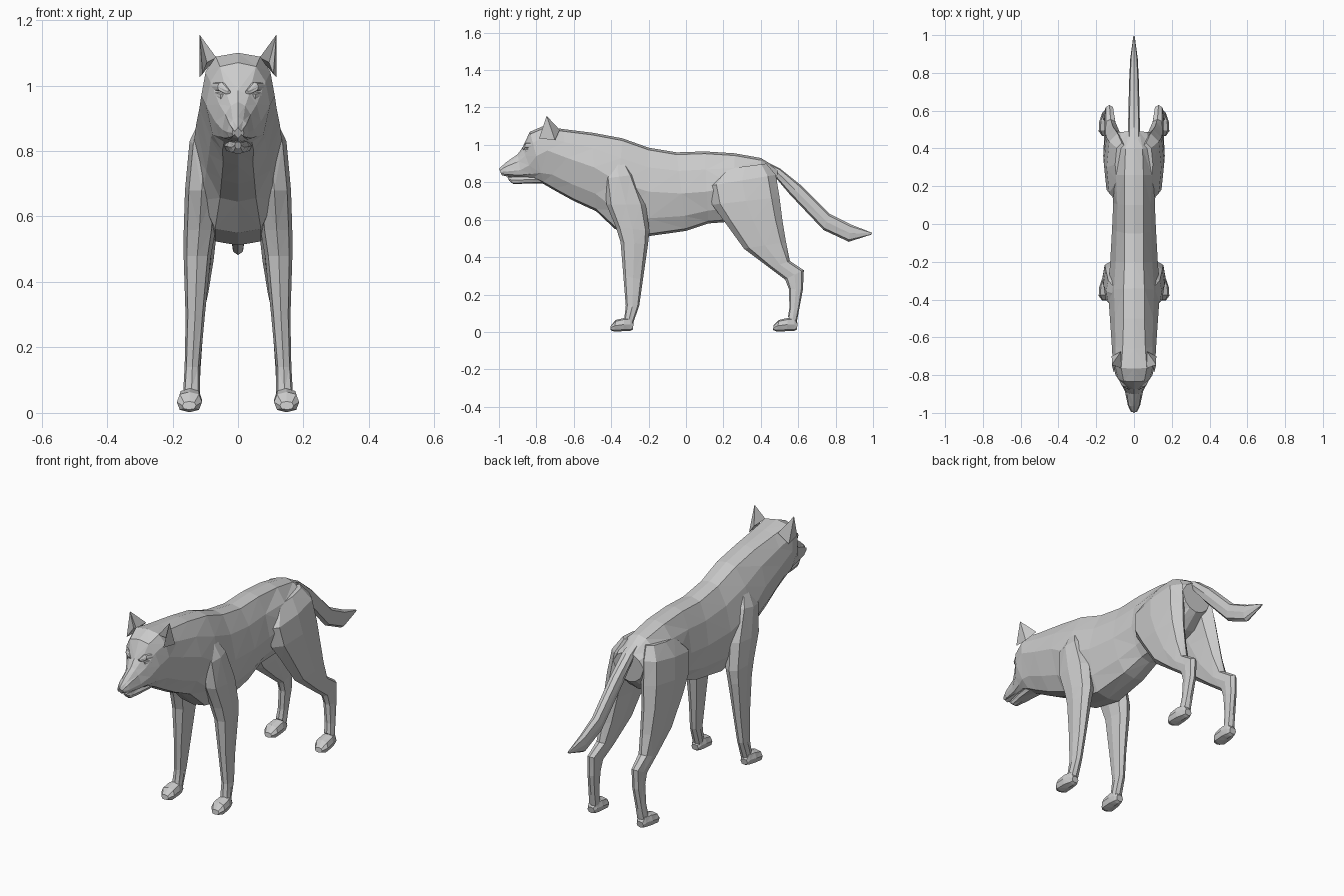
import bpy, bmesh, math
from mathutils import Vector

fur = bpy.data.materials.new("grey_fur")
fur.diffuse_color = (0.6, 0.6, 0.6, 1)


def finish(bm, name, mirror):
    bmesh.ops.recalc_face_normals(bm, faces=bm.faces)
    mesh = bpy.data.meshes.new(name)
    bm.to_mesh(mesh)
    bm.free()
    mesh.materials.append(fur)
    ob = bpy.data.objects.new(name, mesh)
    bpy.context.collection.objects.link(ob)
    if mirror:
        ob.modifiers.new("mirror", 'MIRROR').use_mirror_merge = False
    return ob


def skin(name, rings, mirror=False):
    """Join a list of equal rings of points with faces and cap both ends."""
    bm = bmesh.new()
    vs = [[bm.verts.new(p) for p in r] for r in rings]
    n = len(rings[0])
    for a, b in zip(vs, vs[1:]):
        for i in range(n):
            j = (i + 1) % n
            bm.faces.new((a[i], a[j], b[j], b[i]))
    bm.faces.new(vs[0])
    bm.faces.new(vs[-1])
    bmesh.ops.triangulate(bm, faces=[f for f in bm.faces if len(f.verts) == 4],
                          quad_method='SHORT_EDGE')
    return finish(bm, name, mirror)


def limb_ring(ya, za, yb, zb, x0, x1):
    """Eight-sided ring between two side-view points, from x0 to x1."""
    a, b = Vector((0, ya, za)), Vector((0, yb, zb))
    mid, half = (a + b) / 2, (a - b) / 2
    pts = []
    for k in range(8):
        s = 1.08 if k % 2 else 1.0
        t = k * math.pi / 4
        p = mid + half * math.cos(t) * s
        p.x = (x0 + x1) / 2 + (x1 - x0) / 2 * math.sin(t) * s
        pts.append(p)
    return pts


def trunk_ring(yt, zt, yb, zb, zm, wt, wm, wb):
    """Twelve-sided, symmetric ring: top, widest height and bottom."""
    prof = [(0, zt), (wt, zt - 0.012),
            ((wt + wm) * 0.55, zt + (zm - zt) * 0.45), (wm, zm),
            ((wm + wb) * 0.53, zm + (zb - zm) * 0.6), (wb, zb + 0.012), (0, zb)]
    prof += [(-x, z) for x, z in prof[5:0:-1]]
    return [Vector((x, yb + (yt - yb) * (z - zb) / (zt - zb), z)) for x, z in prof]


# Head, neck and trunk in one skin
skin("body", [trunk_ring(*r) for r in (
    (-1.0, .872, -.985, .838, .855, .010, .018, .010),
    (-.965, .905, -.955, .830, .858, .016, .033, .018),
    (-.90, .950, -.88, .822, .865, .022, .048, .030),
    (-.875, .985, -.81, .815, .89, .034, .070, .042),
    (-.835, 1.070, -.76, .790, .94, .055, .098, .048),
    (-.765, 1.100, -.70, .755, .97, .068, .112, .045),
    (-.66, 1.085, -.60, .700, .93, .060, .118, .050),
    (-.50, 1.065, -.48, .645, .88, .055, .128, .055),
    (-.34, 1.035, -.38, .550, .80, .055, .138, .070),
    (-.20, .985, -.20, .512, .75, .050, .126, .070),
    (-.05, .960, 0.0, .540, .74, .050, .116, .060),
    (.10, .965, .12, .580, .75, .050, .110, .050),
    (.26, .955, .25, .590, .78, .050, .124, .055),
    (.40, .930, .40, .640, .80, .045, .130, .050),
    (.49, .875, .48, .710, .80, .028, .090, .040))])

# Lower jaw
skin("lower_jaw", [limb_ring(*r) for r in (
    (-.955, .828, -.945, .808, -.010, .010),
    (-.93, .832, -.922, .790, -.020, .020),
    (-.86, .835, -.86, .793, -.034, .034),
    (-.76, .840, -.76, .795, -.046, .046))])

# Tail
skin("tail", [limb_ring(*r) for r in (
    (.40, .925, .44, .850, -.030, .030),
    (.505, .872, .475, .830, -.032, .032),
    (.61, .788, .555, .735, -.030, .030),
    (.77, .630, .735, .545, -.026, .026),
    (.88, .575, .87, .482, -.020, .020),
    (.995, .530, .99, .520, -.004, .004))])

# Legs, from shoulder or hip down to the ankle
skin("front_legs", [limb_ring(*r) for r in (
    (-.40, .920, -.34, .935, .05, .100),
    (-.435, .82, -.28, .840, .05, .148),
    (-.425, .68, -.215, .68, .06, .162),
    (-.375, .56, -.195, .54, .07, .166),
    (-.350, .48, -.203, .47, .083, .166),
    (-.335, .30, -.230, .28, .102, .160),
    (-.322, .14, -.250, .14, .116, .163),
    (-.330, .07, -.285, .04, .116, .168))], True)

skin("hind_legs", [limb_ring(*r) for r in (
    (.20, .870, .43, .900, .03, .100),
    (.12, .780, .480, .840, .03, .145),
    (.14, .680, .500, .720, .04, .160),
    (.205, .590, .515, .600, .06, .163),
    (.31, .445, .535, .480, .075, .160),
    (.45, .340, .555, .380, .092, .156),
    (.53, .280, .630, .330, .105, .155),
    (.55, .230, .625, .225, .108, .156),
    (.553, .13, .605, .120, .115, .162),
    (.545, .08, .590, .040, .117, .168))], True)

# Paws: the same shape under each leg
for name, y0, s in (("front_paws", -.405, 1.0), ("hind_paws", .465, 1.06)):
    skin(name, [limb_ring(y0 + dt * s, zt, y0 + db * s, zb, a, b) for
                dt, zt, db, zb, a, b in (
        (.003, .035, .000, .010, .128, .170),
        (.030, .064, .020, .002, .110, .187),
        (.075, .075, .070, .004, .110, .184),
        (.110, .075, .105, .005, .117, .172),
        (.125, .045, .120, .012, .125, .165))], True)

# Ears: pyramids with a hollow front
bm = bmesh.new()
tip, inner, front, outer, back, cup = [bm.verts.new(p) for p in (
    (.117, -.745, 1.155), (.066, -.765, 1.085), (.108, -.785, 1.035),
    (.118, -.700, 1.025), (.070, -.675, 1.080), (.095, -.745, 1.070))]
for f in ((tip, inner, cup), (tip, cup, front), (tip, front, outer),
          (tip, outer, back), (tip, back, inner),
          (inner, back, outer, front, cup)):
    bm.faces.new(f)
finish(bm, "ears", True)

# Eyes and the brows that shade them
skin("eyes", [limb_ring(*r) for r in (
    (-.862, .975, -.858, .955, .040, .054),
    (-.838, .982, -.832, .955, .056, .074))], True)
skin("brows", [limb_ring(*r) for r in (
    (-.876, .985, -.868, .968, .022, .032),
    (-.858, 1.01, -.862, .982, .038, .062),
    (-.815, 1.01, -.815, .985, .066, .086))], True)
